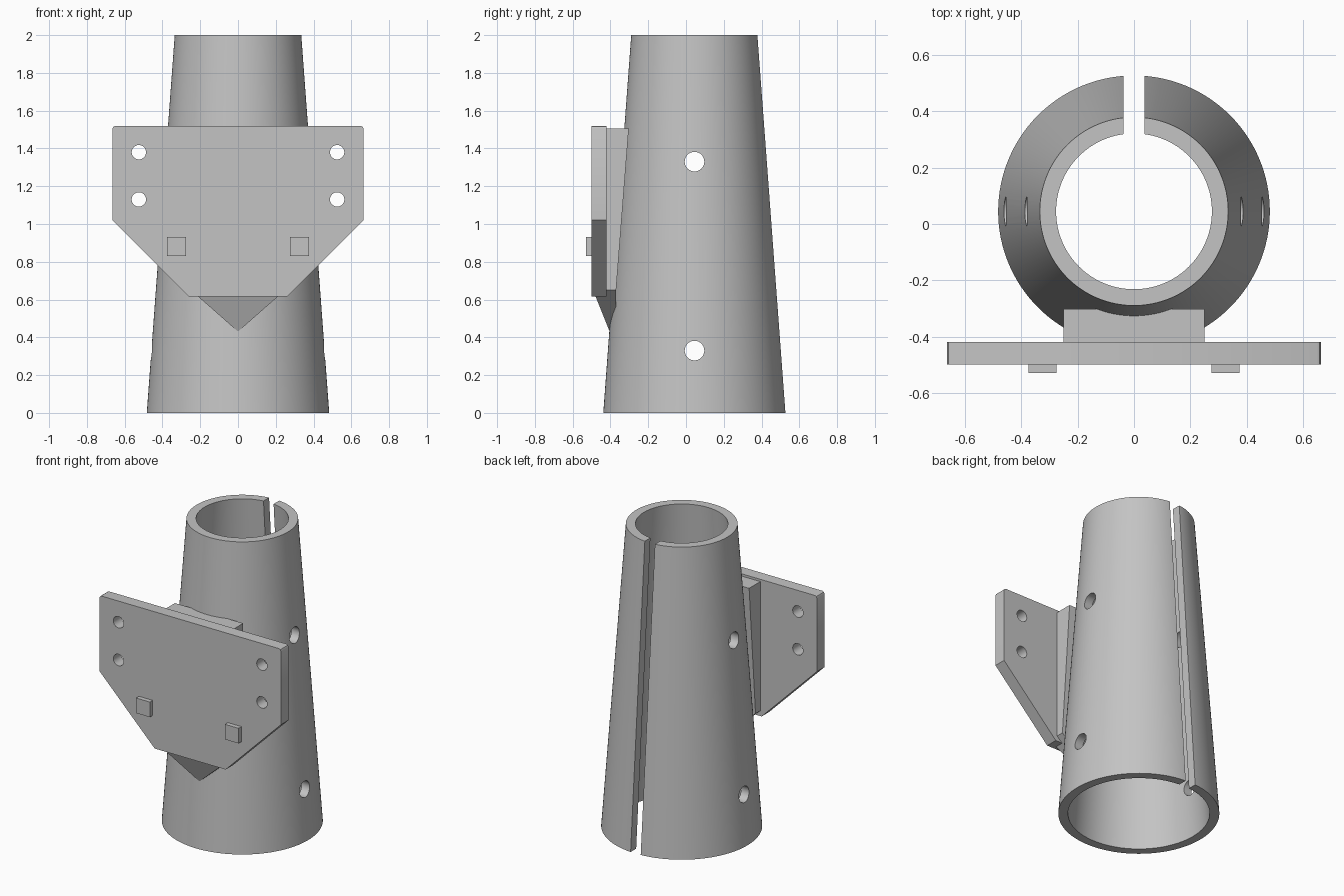
import bpy, bmesh, math
from mathutils import Matrix, Vector

cube = bpy.data.objects.get("Cube")
if cube:
    bpy.data.objects.remove(cube, do_unlink=True)

GREY = (0.55, 0.55, 0.55, 1)
mat = bpy.data.materials.new("light grey")
mat.use_nodes = True
mat.diffuse_color = GREY
mat.node_tree.nodes["Principled BSDF"].inputs["Base Color"].default_value = GREY

AXIS_Y = 0.045      # tube axis position
HEIGHT = 2.0
WALL = 0.058


def finish(name, bm):
    bmesh.ops.recalc_face_normals(bm, faces=bm.faces)
    mesh = bpy.data.meshes.new(name)
    bm.to_mesh(mesh)
    bm.free()
    mesh.materials.append(mat)
    ob = bpy.data.objects.new(name, mesh)
    bpy.context.collection.objects.link(ob)
    return ob


def hull(name, points):
    bm = bmesh.new()
    verts = [bm.verts.new(p) for p in points]
    bmesh.ops.convex_hull(bm, input=verts)
    bmesh.ops.dissolve_limit(bm, angle_limit=0.01, verts=bm.verts, edges=bm.edges)
    return finish(name, bm)


def box(name, x0, x1, y0, y1, z0, z1):
    return hull(name, [(x, y, z) for x in (x0, x1) for y in (y0, y1) for z in (z0, z1)])


def rod(name, centre, radius, length, axis):
    bm = bmesh.new()
    turn = Vector((0, 0, 1)).rotation_difference(Vector(axis)).to_matrix().to_4x4()
    bmesh.ops.create_cone(bm, cap_ends=True, segments=32, radius1=radius, radius2=radius,
                          depth=length, matrix=Matrix.Translation(centre) @ turn)
    return finish(name, bm)


def cut(ob, cutters):
    bpy.context.view_layer.objects.active = ob
    for cutter in cutters:
        cutter.hide_render = True
        mod = ob.modifiers.new("cut", "BOOLEAN")
        mod.operation, mod.solver, mod.object = "DIFFERENCE", "EXACT", cutter
        bpy.ops.object.modifier_apply(modifier=mod.name)
        bpy.data.objects.remove(cutter, do_unlink=True)


# Tapered tube: the wall profile is revolved about the axis
bm = bmesh.new()
R0, R1, SEG = 0.483, 0.335, 128
profile = [(R0, 0), (R1, HEIGHT), (R1 - WALL, HEIGHT), (R0 - WALL, 0)]
rings = [[bm.verts.new((r * math.cos(a), AXIS_Y + r * math.sin(a), z))
          for a in (math.tau * i / SEG for i in range(SEG))] for r, z in profile]
for k, ring in enumerate(rings):
    other = rings[(k + 1) % len(rings)]
    for i in range(SEG):
        j = (i + 1) % SEG
        bm.faces.new((ring[i], ring[j], other[j], other[i]))
tube = finish("tapered_tube", bm)

# Rear slot and cross holes
cut(tube, [box("slot_cutter", -0.037, 0.037, 0.1, 0.8, -0.1, HEIGHT + 0.1)] +
    [rod("cross_hole_cutter", (0, AXIS_Y, z), 0.052, 2, (1, 0, 0)) for z in (0.33, 1.33)])

# Mounting plate with sloping lower corners and four bolt holes
outline = [(0.65, 1.52), (0.66, 1.515), (0.665, 1.505), (0.665, 1.02), (0.26, 0.615)]
plate = hull("mounting_plate", [(s * x, y, z) for x, z in outline
                                for s in (-1, 1) for y in (-0.5, -0.42)])
cut(plate, [rod("bolt_hole_cutter", (s * 0.525, -0.46, z), 0.038, 0.4, (0, 1, 0))
            for s in (-1, 1) for z in (1.13, 1.38)])

# Block between plate and tube, its back parallel to the tube wall
hull("spacer_block", [(s * 0.25, y, z) for s in (-1, 1)
                      for y, z in ((-0.43, 0.65), (-0.37, 0.65), (-0.43, 1.505), (-0.303, 1.505))])

# Pointed support under the block
hull("pointed_support", [(s * 0.25, y, 0.65) for s in (-1, 1) for y in (-0.492, -0.37)] +
     [(0, -0.404, 0.43), (0, -0.37, 0.44)])

# Square pegs on the plate front
for side, s in (("left", 1), ("right", -1)):
    box(side + "_peg", s * 0.275, s * 0.375, -0.53, -0.49, 0.83, 0.93)

# Smooth the round surfaces, keep the edges sharp
for ob in (tube, plate):
    bpy.ops.object.select_all(action="DESELECT")
    ob.select_set(True)
    bpy.context.view_layer.objects.active = ob
    bpy.ops.object.shade_smooth_by_angle(angle=math.radians(30))
